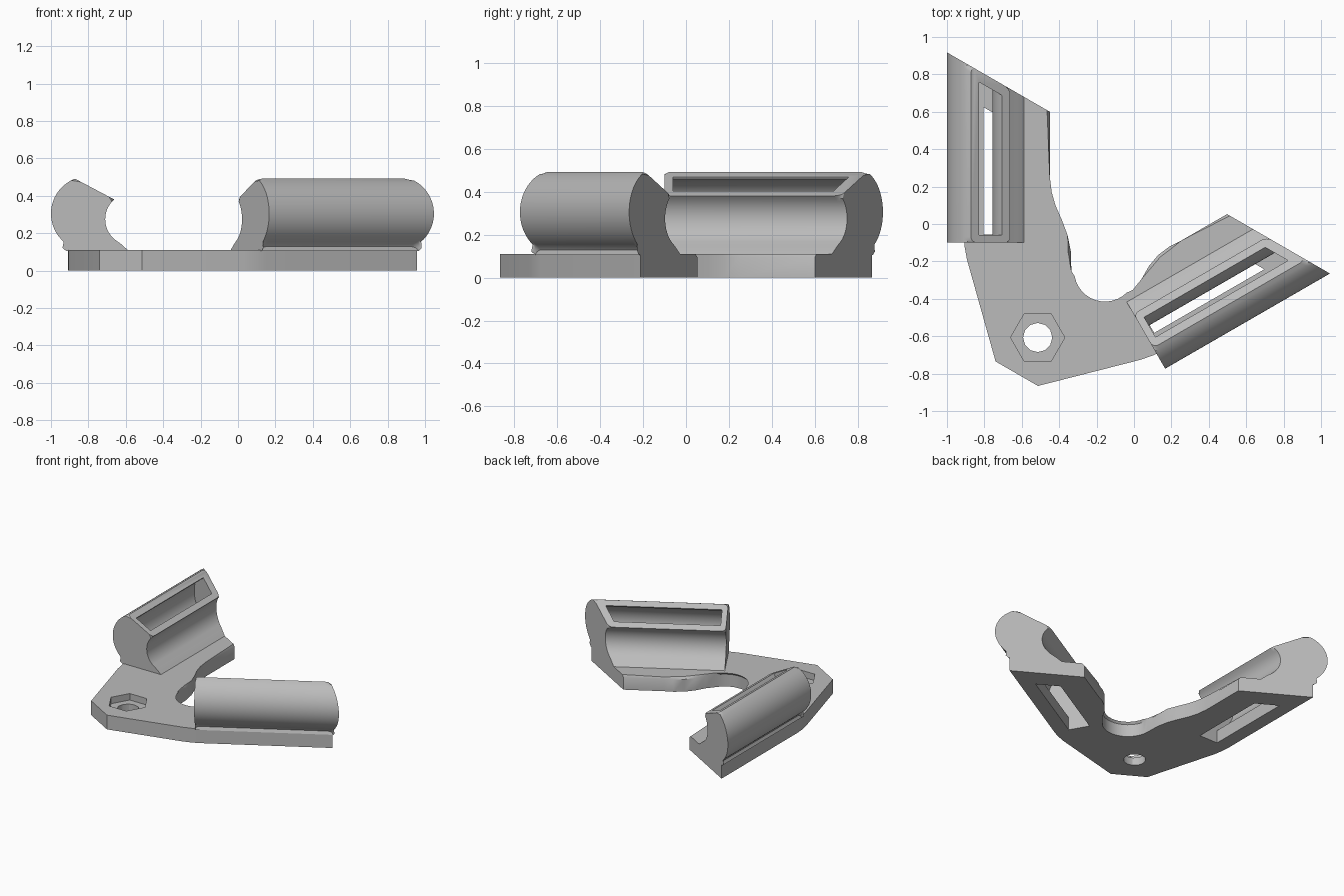
import bpy, bmesh
from math import sin, cos, radians
from mathutils import Vector

if "Cube" in bpy.data.objects:
    bpy.data.objects.remove(bpy.data.objects["Cube"])

PLATE_TOP = 0.11
HUB = Vector((-0.515, -0.607))       # bolt hole, on the symmetry axis

grey = bpy.data.materials.new("plain grey")
grey.use_nodes = True
grey.diffuse_color = (0.5, 0.5, 0.5, 1)
grey.node_tree.nodes["Principled BSDF"].inputs["Base Color"].default_value = (0.5, 0.5, 0.5, 1)


def mirror(p):
    """Reflect a point across the 60 degree axis through the hub."""
    dx, dy = p[0] - HUB.x, p[1] - HUB.y
    c, s = cos(radians(120)), sin(radians(120))
    return (HUB.x + c * dx + s * dy, HUB.y + s * dx - c * dy, *p[2:])


def arc(cx, cy, r, a0, a1, n):
    angles = [radians(a0 + (a1 - a0) * i / n) for i in range(n + 1)]
    return [(cx + r * cos(a), cy + r * sin(a)) for a in angles]


def end_y(x):
    """Slanted end line of the straight arm."""
    return 0.6 + (-0.45 - x) * 0.577


def prism(name, ring_a, ring_b, bevel_rule=None, width=0.0, segments=1):
    """Solid between two matching rings; optionally bevels chosen ring edges."""
    bm = bmesh.new()
    a = [bm.verts.new(p) for p in ring_a]
    b = [bm.verts.new(p) for p in ring_b]
    n = len(a)
    bm.faces.new(a)
    bm.faces.new(b[::-1])
    for i in range(n):
        j = (i + 1) % n
        bm.faces.new((a[j], a[i], b[i], b[j]))
    if bevel_rule:
        edges = [bm.edges.get((ring[i], ring[(i + 1) % n]))
                 for k, ring in enumerate((a, b)) for i in range(n) if bevel_rule(k, i)]
        bmesh.ops.bevel(bm, geom=edges, offset=width, segments=segments,
                        affect='EDGES', profile=0.5, clamp_overlap=False)
    bmesh.ops.recalc_face_normals(bm, faces=bm.faces)
    mesh = bpy.data.meshes.new(name)
    bm.to_mesh(mesh)
    bm.free()
    mesh.materials.append(grey)
    obj = bpy.data.objects.new(name, mesh)
    bpy.context.collection.objects.link(obj)
    return obj


def upright(name, outline, z0, z1, **kw):
    return prism(name, [(x, y, z0) for x, y in outline], [(x, y, z1) for x, y in outline], **kw)


def along_arm(name, profile, y0, inset, flip, **kw):
    """Extrude an x-z profile along an arm up to its slanted end."""
    near = [(x, y0, z) for x, z in profile]
    far = [(x, end_y(x) - inset, z) for x, z in profile]
    if flip:
        near, far = [mirror(p) for p in near], [mirror(p) for p in far]
    return prism(name, near, far, **kw)


def carve(obj, cutters):
    for c in cutters:
        m = obj.modifiers.new("cut", 'BOOLEAN')
        m.operation, m.object, m.solver = 'DIFFERENCE', c, 'EXACT'
    bpy.context.view_layer.update()
    dg = bpy.context.evaluated_depsgraph_get()
    mesh = bpy.data.meshes.new_from_object(obj.evaluated_get(dg))
    obj.modifiers.clear()
    obj.data = mesh


# Plate outline: inner edge with round notch, then the outer edge
inner = [(-0.45, 0.6), (-0.45, 0.25), (-0.44, 0.17), (-0.42, 0.1), (-0.385, 0.02),
         (-0.355, -0.06), (-0.337, -0.15)]
inner += arc(-0.155, -0.25, 0.18, 180, 325, 14)
inner += [(0.04, -0.295), (0.08, -0.225), (0.13, -0.165), (0.19, -0.12), (0.25, -0.09),
          mirror((-0.45, 0.6))]
outer = [(-0.91, end_y(-0.91)), (-0.91, -0.06), (-0.906, -0.12), (-0.893, -0.19), (-0.74, -0.735)]
outline = inner + [mirror(p) for p in outer] + outer[::-1]
plate = upright("base_plate", outline, 0, PLATE_TOP,
                bevel_rule=lambda k, i: k == 1 and i < len(inner) - 1, width=0.015)

# Holder profile: round back, slanted rim, concave front, flared foot
back = arc(-0.8, 0.305, 0.2, 235, 111, 20)
front = arc(-0.57, 0.275, 0.14, 131, 230, 14)
foot = PLATE_TOP - 0.005
holder = ([(-0.918, foot), (-0.908, 0.128)] + back + front
          + [(-0.625, 0.142), (-0.6, 0.12), (-0.583, foot)])
rim_edge = len(back) + 1

# Curved channel inside the holder, open at the rim
channel = ([(-0.84, 0.1)] + arc(-0.8, 0.305, 0.157, 230, 102, 14)
           + [(-0.79, 0.545), (-0.66, 0.47)]
           + arc(-0.57, 0.275, 0.187, 135, 220, 12) + [(-0.66, 0.1)])
slot = [(-0.805, -0.05), (-0.805, 0.14), (-0.65, 0.14), (-0.65, -0.05)]


def holder_bevel(k, i):
    return 1 <= i < len(holder) - 2 and i != rim_edge


cutters, holders = [], []
for side, flip in (("right", False), ("left", True)):
    body = along_arm(side + "_holder", holder, -0.1, 0, flip,
                     bevel_rule=holder_bevel, width=0.03, segments=4)
    cut = [along_arm("channel_cutter", channel, -0.06, 0.06, flip),
           along_arm("slot_cutter", slot, -0.055, 0.18, flip)]
    carve(body, cut)
    holders.append(body)
    cutters += cut

# Hexagonal nut recess and bolt hole
cutters.append(upright("nut_cutter", arc(HUB.x, HUB.y, 0.145, 0, 300, 5), 0.06, 0.2))
cutters.append(upright("bolt_cutter", arc(HUB.x, HUB.y, 0.078, 0, 330, 11), -0.1, 0.2))
carve(plate, cutters)
for c in cutters:
    bpy.data.objects.remove(c)

# Smooth shading with sharp creases kept
bpy.ops.object.select_all(action='DESELECT')
for obj in [plate] + holders:
    obj.select_set(True)
bpy.context.view_layer.objects.active = plate
bpy.ops.object.shade_smooth_by_angle(angle=radians(30))
